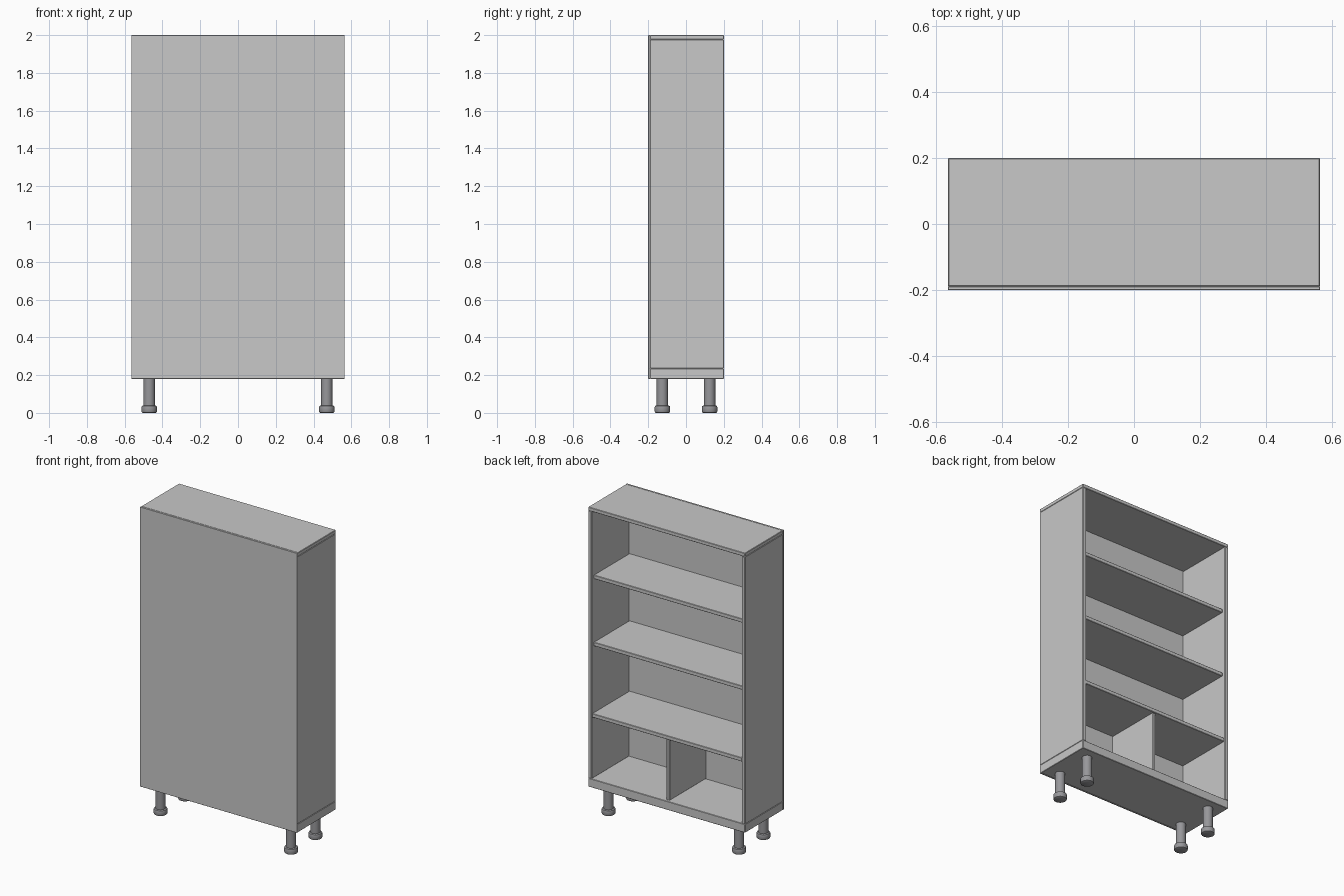
import bpy, math

if "Cube" in bpy.data.objects:
    bpy.data.objects.remove(bpy.data.objects["Cube"])

def material(name, rgb):
    m = bpy.data.materials.new(name)
    m.diffuse_color = (*rgb, 1)
    m.use_nodes = True
    m.node_tree.nodes["Principled BSDF"].inputs["Base Color"].default_value = m.diffuse_color
    return m

panel_mat = material("light_grey_board", (0.58, 0.58, 0.58))
leg_mat = material("grey_metal", (0.31, 0.31, 0.325))

W, D = 0.565, 0.2          # half width, half depth
T = 0.025                  # board thickness

def board(name, lo, hi, bevel=0.0025):
    """Thin-bevelled board between two corners."""
    bpy.ops.mesh.primitive_cube_add(size=1, location=[(a + b) / 2 for a, b in zip(lo, hi)])
    o = bpy.context.object
    o.name = name
    o.scale = [b - a for a, b in zip(lo, hi)]
    bpy.ops.object.transform_apply(location=False, rotation=False, scale=True)
    b = o.modifiers.new("edge", 'BEVEL')
    b.width, b.segments = bevel, 1
    o.data.materials.append(panel_mat)

# Carcass
board("closing_panel", (-W, -D, 0.18), (W, -0.19, 2.0), 0.001)
board("top_board", (-W, -0.19, 1.976), (W, D, 2.0))
board("base_board", (-W, -0.19, 0.18), (W, D, 0.236))
for side, x in (("left", -W), ("right", W - T)):
    board(side + "_side", (x, -0.19, 0.236), (x + T, D, 1.976))

# Shelves (underside height, open-edge position) and lower divider
for i, (z, y) in enumerate(((0.635, 0.195), (1.093, 0.178), (1.53, 0.178))):
    board(f"shelf_{i + 1}", (-W + T, -0.19, z), (W - T, y, z + T))
board("divider", (-0.011, -0.19, 0.236), (0.011, 0.185, 0.635))

def lathe(name, profile, loc, n=32):
    """Solid of revolution from (radius, height) points."""
    verts = [(r * math.cos(2 * math.pi * k / n), r * math.sin(2 * math.pi * k / n), z)
             for r, z in profile for k in range(n)]
    faces = [(j * n + k, j * n + (k + 1) % n, (j + 1) * n + (k + 1) % n, (j + 1) * n + k)
             for j in range(len(profile) - 1) for k in range(n)]
    faces += [tuple(reversed(range(n))), tuple(range(len(verts) - n, len(verts)))]
    me = bpy.data.meshes.new(name)
    me.from_pydata(verts, [], faces)
    o = bpy.data.objects.new(name, me)
    o.location = loc
    bpy.context.collection.objects.link(o)
    me.materials.append(leg_mat)
    bpy.ops.object.select_all(action='DESELECT')
    o.select_set(True)
    bpy.context.view_layer.objects.active = o
    bpy.ops.object.shade_smooth_by_angle(angle=math.radians(35))

# Legs: round post on a wider foot
leg_profile = [(0.034, 0), (0.039, 0.003), (0.041, 0.008), (0.041, 0.030),
               (0.039, 0.036), (0.034, 0.039), (0.030, 0.039), (0.030, 0.18)]
for fy, y in (("front", -0.125), ("back", 0.125)):
    for fx, x in (("left", -0.47), ("right", 0.47)):
        lathe(f"{fy}_{fx}_leg", leg_profile, (x, y, 0))
